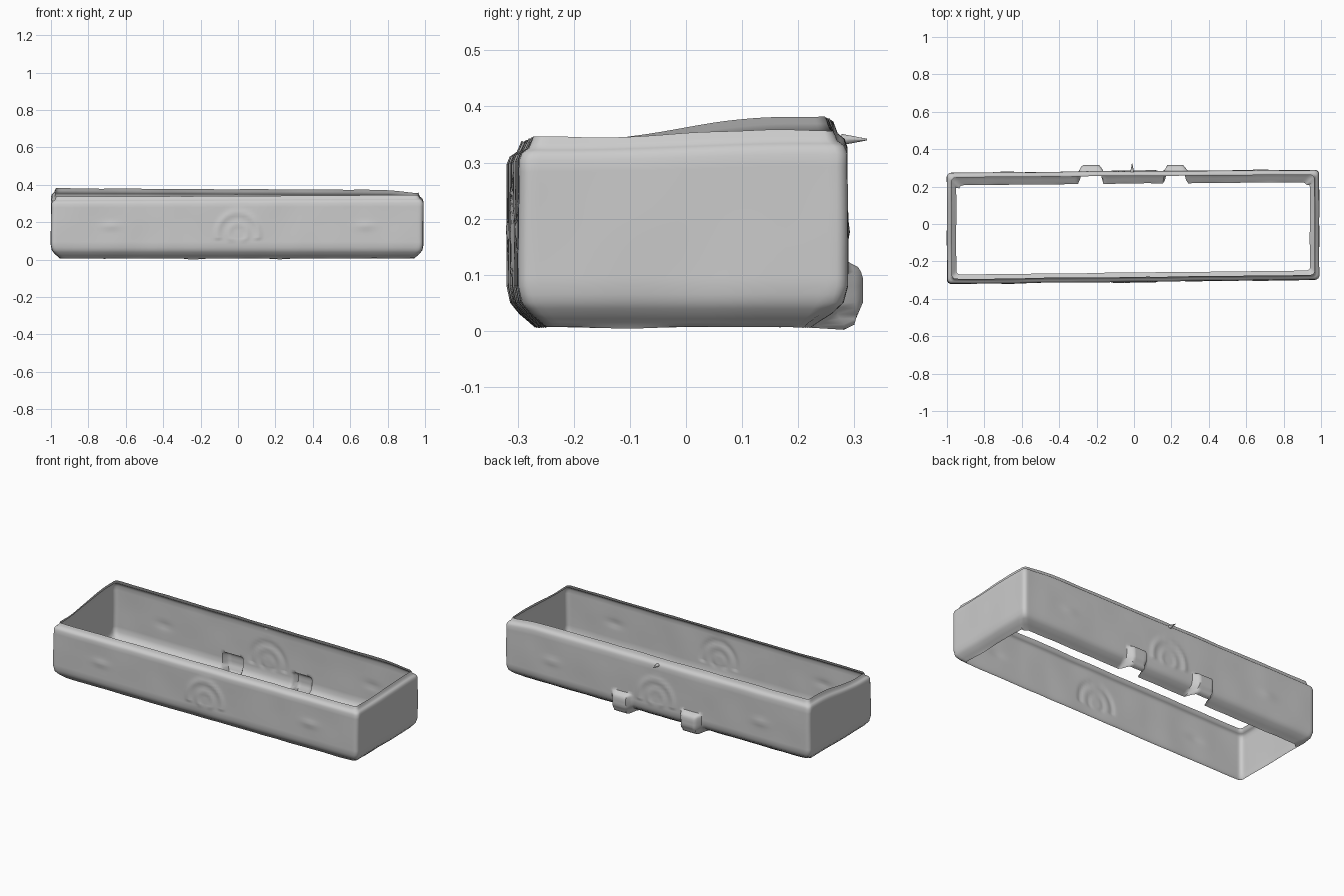
import bpy, bmesh, math
from mathutils import Vector, noise

if "Cube" in bpy.data.objects:
    bpy.data.objects.remove(bpy.data.objects["Cube"], do_unlink=True)

grey = bpy.data.materials.new("plain_grey")
grey.use_nodes = True
COLOUR = (0.6, 0.6, 0.6, 1)
grey.diffuse_color = COLOUR
grey.node_tree.nodes["Principled BSDF"].inputs["Base Color"].default_value = COLOUR


def lerp(a, b, t):
    return a + (b - a) * t


def ease(t):
    t = min(max(t, 0), 1)
    return t * t * (3 - 2 * t)


def sample(table, key):
    """Piecewise linear lookup in sorted (key, value) pairs."""
    for (k0, v0), (k1, v1) in zip(table, table[1:]):
        if key <= k1:
            return lerp(v0, v1, max(0, (key - k0) / (k1 - k0)))
    return table[-1][1]


def outline(radius=0.022, half_x=1.0, half_y=0.3):
    """Rounded rectangle with evenly divided sides, in the unit -1..1."""
    pts = []
    corners = [(1, 1, 0), (-1, 1, 90), (-1, -1, 180), (1, -1, 270)]
    for i, (sx, sy, start) in enumerate(corners):
        cx, cy = sx * (half_x - radius), sy * (half_y - radius)
        for k in range(5):
            a = math.radians(start + 90 * k / 4)
            pts.append(Vector((cx + radius * math.cos(a), cy + radius * math.sin(a))))
        nx, ny, nstart = corners[(i + 1) % 4]
        a = math.radians(nstart)
        end = Vector((nx * (half_x - radius) + radius * math.cos(a),
                      ny * (half_y - radius) + radius * math.sin(a)))
        begin = pts[-1].copy()
        steps = 160 if i % 2 == 0 else 36
        pts += [begin.lerp(end, k / steps) for k in range(1, steps)]
    return [Vector((p.x / half_x, p.y / half_y)) for p in pts]


# Wall section: height against inset from the outer face
SECTION = [(0.006, 0.05), (0.015, 0.04), (0.03, 0.022), (0.05, 0.006), (0.08, 0),
           (0.3, 0), (0.313, 0.005), (0.322, 0.018), (0.34, 0.026)]
# Clip section: height against y
CLIP = [(0, 0.268), (0.015, 0.3), (0.05, 0.315), (0.1, 0.315), (0.115, 0.306), (0.124, 0.285)]
CLIPS = [(-0.23, 0.068), (0.222, 0.064)]
LEVELS = [0.006, 0.01, 0.015, 0.022, 0.03, 0.04, 0.05, 0.065, 0.08, 0.095, 0.105, 0.114,
          0.12, 0.126, 0.14, 0.155, 0.17, 0.185, 0.2, 0.215, 0.23, 0.245, 0.26,
          0.28, 0.3, 0.307, 0.313, 0.318, 0.322, 0.33, 0.34]


def rim_height(u, v):
    rise = ease((v + 0.75) / 1.5)
    front = lerp(0.336, 0.345, (u + 1) / 2)
    back = lerp(0.381, 0.372, (u + 1) / 2) - 0.014 * ease((u - 0.8) / 0.2)
    return lerp(front, back, rise)


def relief(x, z):
    """Faint arch in the middle of the long walls and small ridges beside it."""
    r = math.hypot(x, z - 0.14)
    arch = max(0, 1 - abs(r - 0.11) / 0.022) if z > 0.11 else 0
    inner = max(0, 1 - abs(r - 0.05) / 0.018) if z > 0.1 else 0
    ridge = math.exp(-((abs(x) - 0.68) / 0.05) ** 2 - ((z - 0.18) / 0.018) ** 2)
    return 0.006 * arch + 0.004 * inner + 0.005 * ridge


def wall_point(p, level):
    u, v = p
    inset = sample(SECTION, level)
    if v > 0.9 and level < 0.08:
        inset *= 1.35
    x = lerp(-1.0, 0.99, (u * (1 - inset) + 1) / 2)
    t = (v * (0.3 - inset) / 0.3 + 1) / 2
    y = lerp(lerp(-0.32, -0.298, (u + 1) / 2), lerp(0.274, 0.29, (u + 1) / 2), t)
    z = level if level < 0.13 else lerp(0.13, rim_height(u, v), (level - 0.13) / 0.21)
    wobble = noise.noise(Vector((x * 6, y * 6, z * 5)))
    x += 0.003 * wobble * (1 if abs(u) > 0.95 else 0)
    if abs(v) > 0.95:
        y += math.copysign(relief(x, z), v) + 0.003 * wobble
    if level < 0.01 or level > 0.33:
        z += 0.003 * noise.noise(Vector((x * 9, y * 9, 2)))
    # Clips bulge out of the back wall
    if v > 0.95 and level < 0.125:
        for centre, half in CLIPS:
            w = ease((half - abs(x - centre)) / 0.022)
            y = lerp(y, sample(CLIP, level), w)
            z -= 0.004 * w * (level < 0.02)
    return Vector((x, y, z))


def make_object(name, bm):
    mesh = bpy.data.meshes.new(name)
    bmesh.ops.recalc_face_normals(bm, faces=bm.faces)
    bm.to_mesh(mesh)
    bm.free()
    mesh.materials.append(grey)
    obj = bpy.data.objects.new(name, mesh)
    bpy.context.collection.objects.link(obj)
    bpy.ops.object.select_all(action="DESELECT")
    obj.select_set(True)
    bpy.context.view_layer.objects.active = obj
    bpy.ops.object.shade_smooth_by_angle(angle=math.radians(50))
    return obj


# Open four-sided wall, lofted as one thin sheet
bm = bmesh.new()
ring_points = outline()
rings = [[bm.verts.new(wall_point(p, lv)) for p in ring_points] for lv in LEVELS]
count = len(ring_points)
for low, high in zip(rings, rings[1:]):
    for i in range(count):
        j = (i + 1) % count
        bm.faces.new((low[i], low[j], high[j], high[i]))
make_object("frame_wall", bm)

# Thin spur on the back of the rim
bm = bmesh.new()
bmesh.ops.create_cone(bm, segments=8, radius1=0.01, radius2=0.0015, depth=0.045, cap_ends=True)
for vert in bm.verts:
    x, y, z = vert.co
    vert.co = (x - 0.01, z + 0.3, y + 0.341)
make_object("rim_spur", bm)
